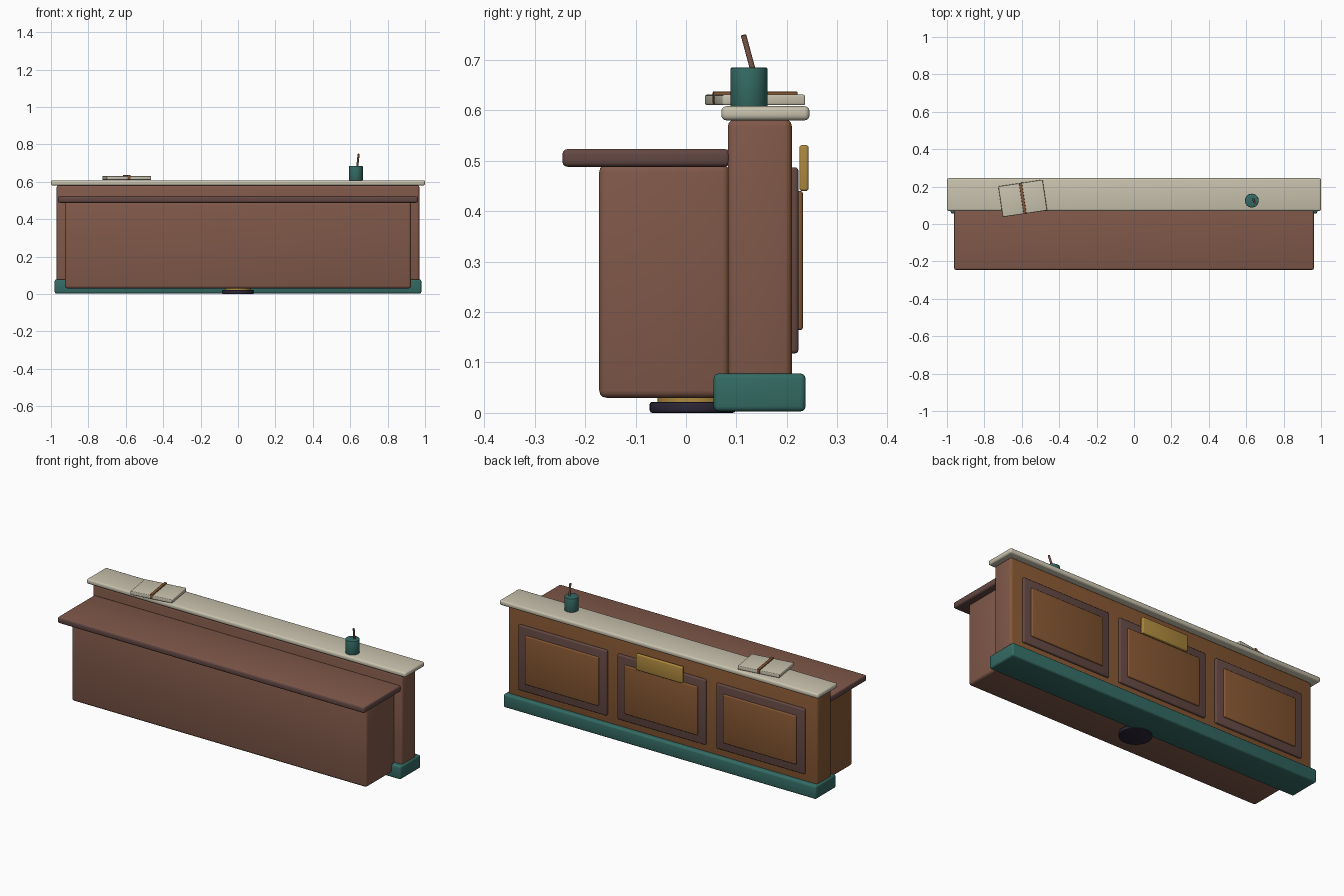
import bpy, bmesh, math
from mathutils import Vector, Matrix

if "Cube" in bpy.data.objects:
    bpy.data.objects.remove(bpy.data.objects["Cube"], do_unlink=True)


def material(name, r, g, b):
    m = bpy.data.materials.new(name)
    m.use_nodes = True
    m.diffuse_color = (r, g, b, 1)
    m.node_tree.nodes["Principled BSDF"].inputs["Base Color"].default_value = (r, g, b, 1)
    return m


red_wood = material("red wood", .216, .098, .067)
amber_wood = material("amber wood", .235, .094, .032)
plum_wood = material("plum wood", .125, .064, .056)
teal = material("teal", .034, .144, .125)
cream = material("cream", .58, .54, .42)
brass = material("brass", .42, .25, .048)
navy = material("dark navy", .025, .019, .037)


def finish(name, bm, mats, rule=None):
    """Turn a bmesh into an object; rule maps a face normal to a slot."""
    mesh = bpy.data.meshes.new(name)
    bmesh.ops.recalc_face_normals(bm, faces=bm.faces)
    bm.normal_update()
    if rule:
        for f in bm.faces:
            f.material_index = rule(f.normal)
    bm.to_mesh(mesh)
    bm.free()
    for m in mats:
        mesh.materials.append(m)
    ob = bpy.data.objects.new(name, mesh)
    bpy.context.collection.objects.link(ob)
    bpy.ops.object.select_all(action='DESELECT')
    ob.select_set(True)
    bpy.context.view_layer.objects.active = ob
    bpy.ops.object.shade_smooth_by_angle(angle=math.radians(35))
    return ob


def box(name, x, y, z, mats, bevel=.008, rule=None, turn=0):
    """Rounded box from (low, high) ranges, turned about its own centre."""
    bm = bmesh.new()
    bmesh.ops.create_cube(bm, size=1)
    size = Vector([r[1] - r[0] for r in (x, y, z)])
    bmesh.ops.scale(bm, vec=size, verts=bm.verts)
    bmesh.ops.bevel(bm, geom=bm.edges[:], offset=bevel, segments=3,
                    profile=.5, affect='EDGES')
    ob = finish(name, bm, mats, rule)
    ob.location = [(r[0] + r[1]) / 2 for r in (x, y, z)]
    ob.rotation_euler.z = turn
    return ob


def rod(name, start, end, radius, mat, bevel=0, sides=32):
    """Cylinder between two points with softened rims."""
    a, b = Vector(start), Vector(end)
    bm = bmesh.new()
    bmesh.ops.create_cone(bm, cap_ends=True, segments=sides, radius1=radius,
                          radius2=radius, depth=(b - a).length)
    if bevel:
        rims = [e for e in bm.edges if abs(e.verts[0].co.z - e.verts[1].co.z) < 1e-5]
        bmesh.ops.bevel(bm, geom=rims, offset=bevel, segments=2,
                        profile=.5, affect='EDGES')
    spin = (b - a).to_track_quat('Z', 'Y').to_matrix().to_4x4()
    bmesh.ops.transform(bm, matrix=Matrix.Translation((a + b) / 2) @ spin, verts=bm.verts)
    return finish(name, bm, [mat])


# Main counter body, with the amber face toward the customers
def amber_side(n):
    return 1 if n.y > .5 or n.x < -.7 else 0


box("front_wall", (-.97, .97), (.083, .21), (.02, .582), [red_wood, amber_wood], .014, amber_side)
box("rear_cabinet", (-.925, .925), (-.172, .086), (.03, .492), [red_wood, amber_wood], .014, amber_side)
box("plinth", (-.98, .98), (.055, .237), (.003, .078), [teal], .01)
box("desk_top", (-.962, .962), (-.245, .087), (.488, .523), [plum_wood, red_wood], .01,
    lambda n: 1 if n.z > .8 else 0)
box("counter_top", (-1, 1), (.07, .245), (.58, .608), [cream], .01)

# Three framed panels on the customer side
for i, side in enumerate(("right", "middle", "left")):
    cx = (i - 1) * .62
    box(side + "_frame", (cx - .277, cx + .277), (.2, .223), (.118, .487), [plum_wood], .007)
    box(side + "_panel", (cx - .23, cx + .23), (.205, .232), (.164, .44), [amber_wood], .006)
box("blank_plate", (-.145, .145), (.225, .243), (.44, .531), [brass], .005)

# Round foot under the cabinet
rod("foot_disc", (0, .013, 0), (0, .013, .022), .085, navy, .005)
rod("foot_collar", (0, .013, .02), (0, .013, .034), .07, brass)

# Open ledger with a ribbon along its spine
turn = math.radians(8.5)
centre = Vector((-.595, .137))
for side, s in (("left", 1), ("right", -1)):
    c = centre + Vector((math.cos(turn), math.sin(turn))) * s * .06
    box(side + "_page", (c.x - .06, c.x + .06), (c.y - .083, c.y + .083),
        (.61, .631), [cream], .004, None, turn)
box("page_ribbon", (centre.x - .008, centre.x + .008), (centre.y - .084, centre.y + .084),
    (.612, .637), [amber_wood], .002, None, turn)

# Pen cup
rod("pen_cup", (.63, .125, .605), (.63, .125, .685), .037, teal, .004)
rod("pen", (.637, .134, .675), (.645, .114, .749), .0055, red_wood, 0, 12)
